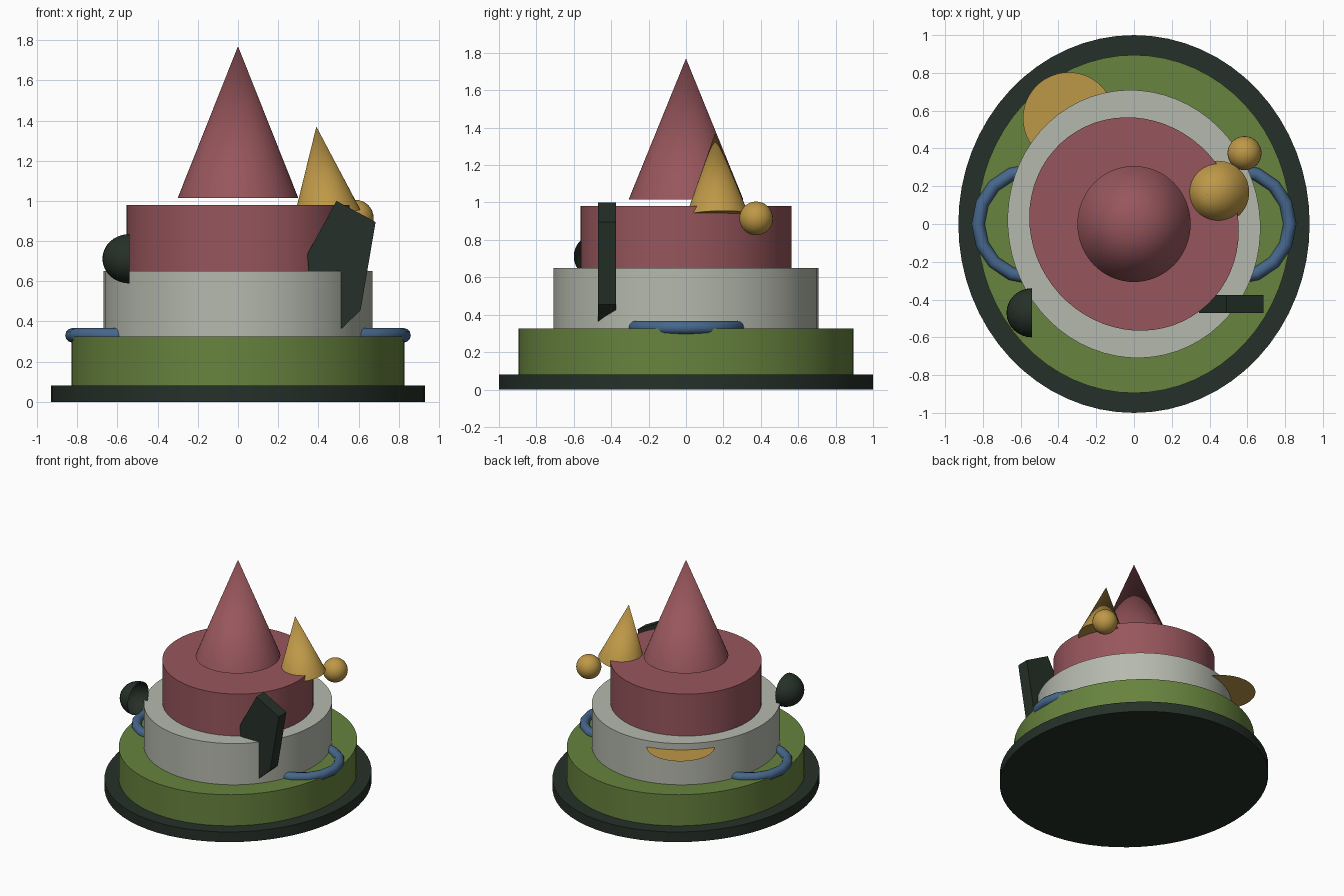
import bpy, bmesh, math
from mathutils import Matrix, Vector

if "Cube" in bpy.data.objects:
    bpy.data.objects.remove(bpy.data.objects["Cube"])


def material(name, rgb):
    # sRGB 0-255 to linear
    lin = []
    for v in rgb:
        c = v / 255
        lin.append(c / 12.92 if c <= 0.04045 else ((c + 0.055) / 1.055) ** 2.4)
    m = bpy.data.materials.new(name)
    m.diffuse_color = (*lin, 1)
    m.use_nodes = True
    m.node_tree.nodes["Principled BSDF"].inputs["Base Color"].default_value = m.diffuse_color
    return m


DARK = material("dark_green", (37, 48, 40))
GREEN = material("moss_green", (103, 131, 62))
GREY = material("warm_grey", (181, 185, 173))
RED = material("dusty_red", (151, 86, 92))
GOLD = material("gold", (190, 152, 71))
BLUE = material("steel_blue", (70, 103, 140))


def add(name, bm, mat, smooth=True):
    mesh = bpy.data.meshes.new(name)
    bm.to_mesh(mesh)
    bm.free()
    mesh.materials.append(mat)
    obj = bpy.data.objects.new(name, mesh)
    bpy.context.collection.objects.link(obj)
    if smooth:
        bpy.ops.object.select_all(action='DESELECT')
        obj.select_set(True)
        bpy.context.view_layer.objects.active = obj
        bpy.ops.object.shade_smooth_by_angle(angle=math.radians(35))
    return obj


def tier(name, ra, rb, z0, z1, mat, angle=0, top=1.0):
    # elliptical cylinder, or a cone when top is 0
    bm = bmesh.new()
    bmesh.ops.create_cone(bm, cap_ends=True, segments=64, radius1=1, radius2=top, depth=1)
    bm.transform(Matrix.Translation((0, 0, (z0 + z1) / 2))
                 @ Matrix.Rotation(math.radians(angle), 4, 'Z')
                 @ Matrix.Diagonal((ra, rb, z1 - z0, 1)))
    return add(name, bm, mat)


# Stacked tiers and the central spire
tier("base_plate", 0.93, 1.0, 0, 0.08, DARK)
tier("lower_tier", 0.83, 0.895, 0.08, 0.325, GREEN)
tier("middle_tier", 0.712, 0.667, 0.325, 0.65, GREY, 103.5)
tier("upper_tier", 0.578, 0.541, 0.65, 0.98, RED, 127)
tier("spire", 0.30, 0.307, 1.015, 1.77, RED, 0, 0.0)

# Small leaning cone
bm = bmesh.new()
bmesh.ops.create_cone(bm, cap_ends=True, segments=48, radius1=0.167, radius2=0, depth=0.439)
axis = Vector((-0.124, -0.03, 1)).normalized()
tip = Vector((0.39, 0.155, 1.37))
turn = Vector((0, 0, 1)).rotation_difference(axis).to_matrix().to_4x4()
bm.transform(Matrix.Translation(tip - axis * 0.2195) @ turn)
add("leaning_cone", bm, GOLD)

# Ball beside the upper tier
bm = bmesh.new()
bmesh.ops.create_uvsphere(bm, u_segments=32, v_segments=16, radius=0.09)
bm.transform(Matrix.Translation((0.585, 0.375, 0.915)))
add("ball", bm, GOLD)

# Thin round shelf at the back
bm = bmesh.new()
bmesh.ops.create_circle(bm, cap_ends=True, segments=48, radius=0.243)
bm.transform(Matrix.Translation((-0.345, 0.56, 0.60)))
add("back_disc", bm, GOLD, False)

# Open half dome on the left, hollow side towards the tiers
bm = bmesh.new()
bmesh.ops.create_uvsphere(bm, u_segments=32, v_segments=16, radius=1)
bmesh.ops.bisect_plane(bm, geom=bm.verts[:] + bm.edges[:] + bm.faces[:], dist=1e-4,
                       plane_co=(0, 0, 0), plane_no=(1, 0, 0), clear_outer=True)
bm.transform(Matrix.Translation((-0.54, -0.47, 0.712))
             @ Matrix.Diagonal((0.135, 0.13, 0.123, 1)))
add("half_dome", bm, DARK)


# Curved tube handles on both sides
def handle(name, side):
    bm = bmesh.new()
    n, m = 8, 12
    rings = []
    for i in range(n + 1):
        a = math.pi * (i / n - 0.5)
        ring = []
        for j in range(m):
            b = 2 * math.pi * j / m
            r = 0.285 + 0.035 * math.cos(b)
            ring.append(bm.verts.new((side * (0.54 + r * math.cos(a)), r * math.sin(a),
                                      0.331 + 0.036 * math.sin(b))))
        rings.append(ring)
    for p, q in zip(rings, rings[1:]):
        for j in range(m):
            k = (j + 1) % m
            bm.faces.new((p[j], q[j], q[k], p[k]))
    bm.faces.new(rings[0])
    bm.faces.new(rings[-1])
    bmesh.ops.recalc_face_normals(bm, faces=bm.faces[:])
    add(name, bm, BLUE)


handle("right_handle", 1)
handle("left_handle", -1)

# Angular slab standing at the front right
outline = [(0.49, 1.0), (0.685, 0.895), (0.61, 0.455), (0.51, 0.36),
           (0.40, 0.36), (0.352, 0.65), (0.345, 0.735)]
bm = bmesh.new()
face = bm.faces.new([bm.verts.new((x, -0.47, z)) for x, z in outline])
out = bmesh.ops.extrude_face_region(bm, geom=[face])
bmesh.ops.translate(bm, vec=(0, 0.095, 0),
                    verts=[v for v in out["geom"] if isinstance(v, bmesh.types.BMVert)])
if not any(abs(f.normal.y) > 0.9 and f.calc_center_median().y < -0.46 for f in bm.faces):
    bm.faces.new([v for v in bm.verts if v.co.y < -0.46])
bmesh.ops.recalc_face_normals(bm, faces=bm.faces[:])
add("front_slab", bm, DARK, False)
